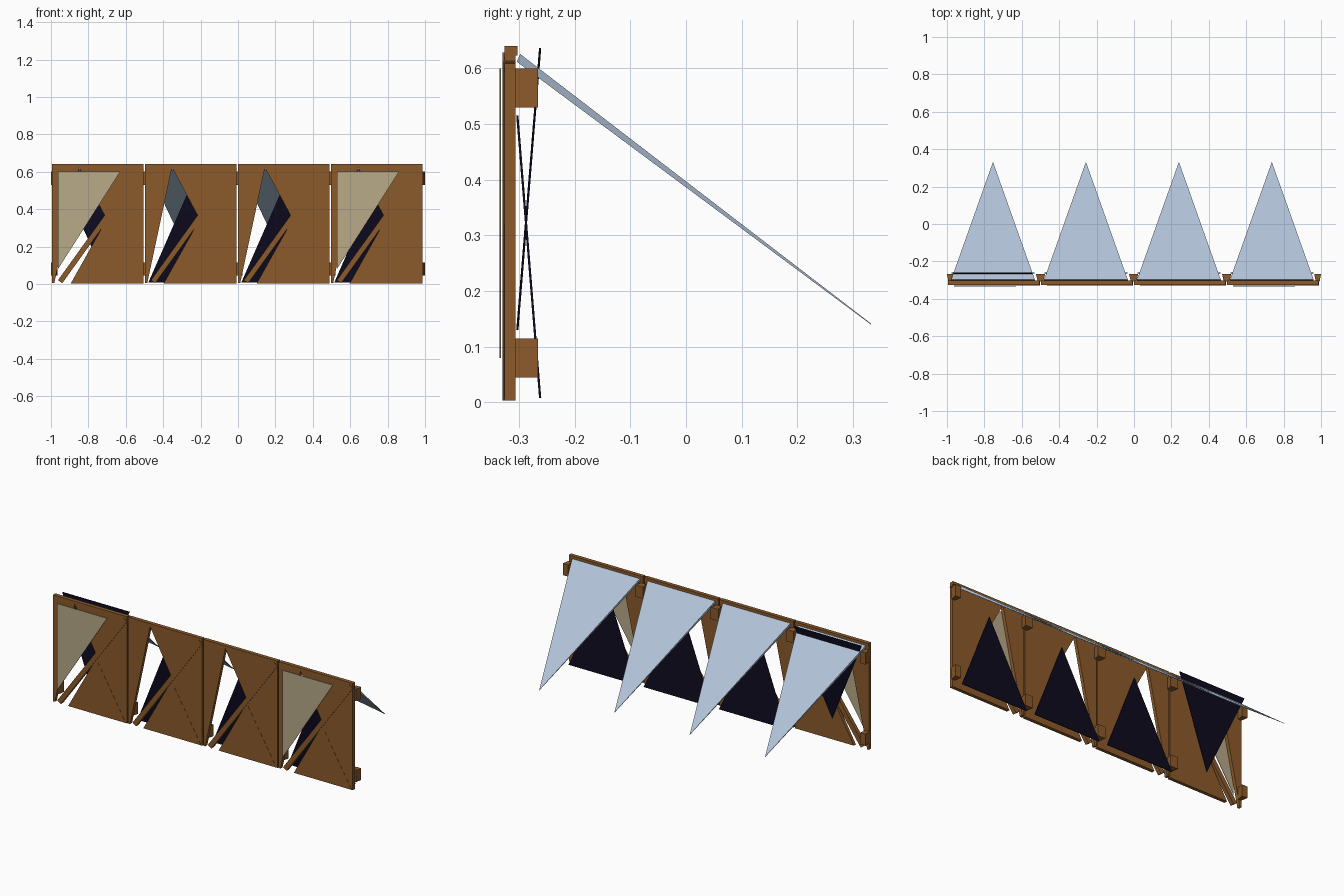
import bpy
import bmesh
from mathutils import Vector

cube = bpy.data.objects.get("Cube")
if cube:
    bpy.data.objects.remove(cube, do_unlink=True)


def material(name, color):
    m = bpy.data.materials.new(name)
    m.use_nodes = True
    m.diffuse_color = (*color, 1)
    m.node_tree.nodes["Principled BSDF"].inputs["Base Color"].default_value = (*color, 1)
    return m


WOOD = material("brown wood", (0.258, 0.102, 0.024))
NAVY = material("dark navy cloth", (0.004, 0.003, 0.013))
BLUE = material("pale blue canvas", (0.43, 0.54, 0.67))
TAN = material("tan sheet", (0.48, 0.40, 0.25))


def loft(name, front, back, mat):
    """Solid between two matching outlines."""
    bm = bmesh.new()
    a = [bm.verts.new(p) for p in front]
    b = [bm.verts.new(p) for p in back]
    n = len(a)
    bm.faces.new(a)
    bm.faces.new(b[::-1])
    for i in range(n):
        j = (i + 1) % n
        bm.faces.new((a[j], a[i], b[i], b[j]))
    bmesh.ops.recalc_face_normals(bm, faces=bm.faces)
    mesh = bpy.data.meshes.new(name)
    bm.to_mesh(mesh)
    bm.free()
    mesh.materials.append(mat)
    obj = bpy.data.objects.new(name, mesh)
    bpy.context.collection.objects.link(obj)
    return obj


def plate(name, x0, outline, y0, y1, mat):
    """Upright board cut to an outline of (x, z) points."""
    return loft(name, [(x0 + u, y0, z) for u, z in outline],
                [(x0 + u, y1, z) for u, z in outline], mat)


def sheet(name, points, offset, mat):
    """Thin cloth through three points."""
    off = Vector(offset)
    return loft(name, points, [Vector(p) + off for p in points], mat)


def batten(name, x0, start, end, width, y0, y1):
    a, b = Vector(start), Vector(end)
    d = (b - a).normalized()
    side = Vector((-d.y, d.x)) * width / 2
    return plate(name, x0, [a + side, a - side, b - side, b + side], y0, y1, WOOD)


def hinge_block(x, z, half):
    """Block that narrows away from the panel."""
    def ring(y, w, lo, hi):
        return [(x - w, y, lo), (x + w, y, lo), (x + w, y, hi), (x - w, y, hi)]
    loft("hinge_block", ring(-0.307, half * 0.6, z, z + 0.07),
         ring(-0.266, half, z, z + 0.07), WOOD)


PITCH, WIDTH, FRONT, BACK = 0.497, 0.489, -0.326, -0.306

for i in range(4):
    x0 = -0.994 + PITCH * i
    mid = x0 + 0.24

    # Fixed wooden boards around the opening
    plate("left_board", x0, [(0, 0.005), (0.012, 0.005), (0.144, 0.623), (0, 0.623)],
          FRONT, BACK, WOOD)
    plate("top_rail", x0, [(0, 0.623), (WIDTH, 0.623), (WIDTH, 0.64), (0, 0.64)],
          FRONT, BACK + 0.003, WOOD)
    plate("upper_board", x0, [(0.144, 0.623), (0.29, 0.35), (WIDTH, 0.623)],
          FRONT, BACK, WOOD)
    plate("right_board", x0, [(0.1, 0.003), (WIDTH, 0.003), (WIDTH, 0.623), (0.29, 0.342)],
          FRONT, BACK, WOOD)
    plate("lower_panel", x0, [(0.11, 0.008), (0.48, 0.008), (0.295, 0.32)],
          FRONT - 0.001, FRONT, WOOD)

    # Diagonal brace
    batten("diagonal_brace", x0, (0.043, 0.012), (0.48, 0.62), 0.028, FRONT - 0.004, BACK)

    # Navy cloth behind, upside down on the first panel
    def flip(z):
        return 0.645 - z if i == 0 else z
    sheet("navy_cloth", [(mid - 0.222, -0.264, flip(0.008)), (mid + 0.222, -0.264, flip(0.008)),
                         (mid, -0.305, flip(0.515))], (0, 0.004, 0), NAVY)

    # Awning, thick at the hinge edge and pointed at the tip
    left, right = mid - 0.224, mid + 0.224
    tip = (mid, 0.332, 0.14)
    loft("awning", [(left, -0.304, 0.612), (right, -0.304, 0.612), tip],
         [(left, -0.298, 0.626), (right, -0.298, 0.626), (mid, 0.332, 0.142)], BLUE)

    # Tan sheet on the front of the end panels
    if i in (0, 3):
        plate("tan_sheet", x0, [(0.032, 0.6), (0.032, 0.08), (0.364, 0.6)],
              -0.335, -0.332, TAN)

# Hinge blocks at both ends and every joint
for x, half in ((-0.982, 0.018), (-0.5, 0.025), (-0.002, 0.025), (0.495, 0.025), (0.982, 0.018)):
    for z in (0.045, 0.53):
        hinge_block(x, z, half)
